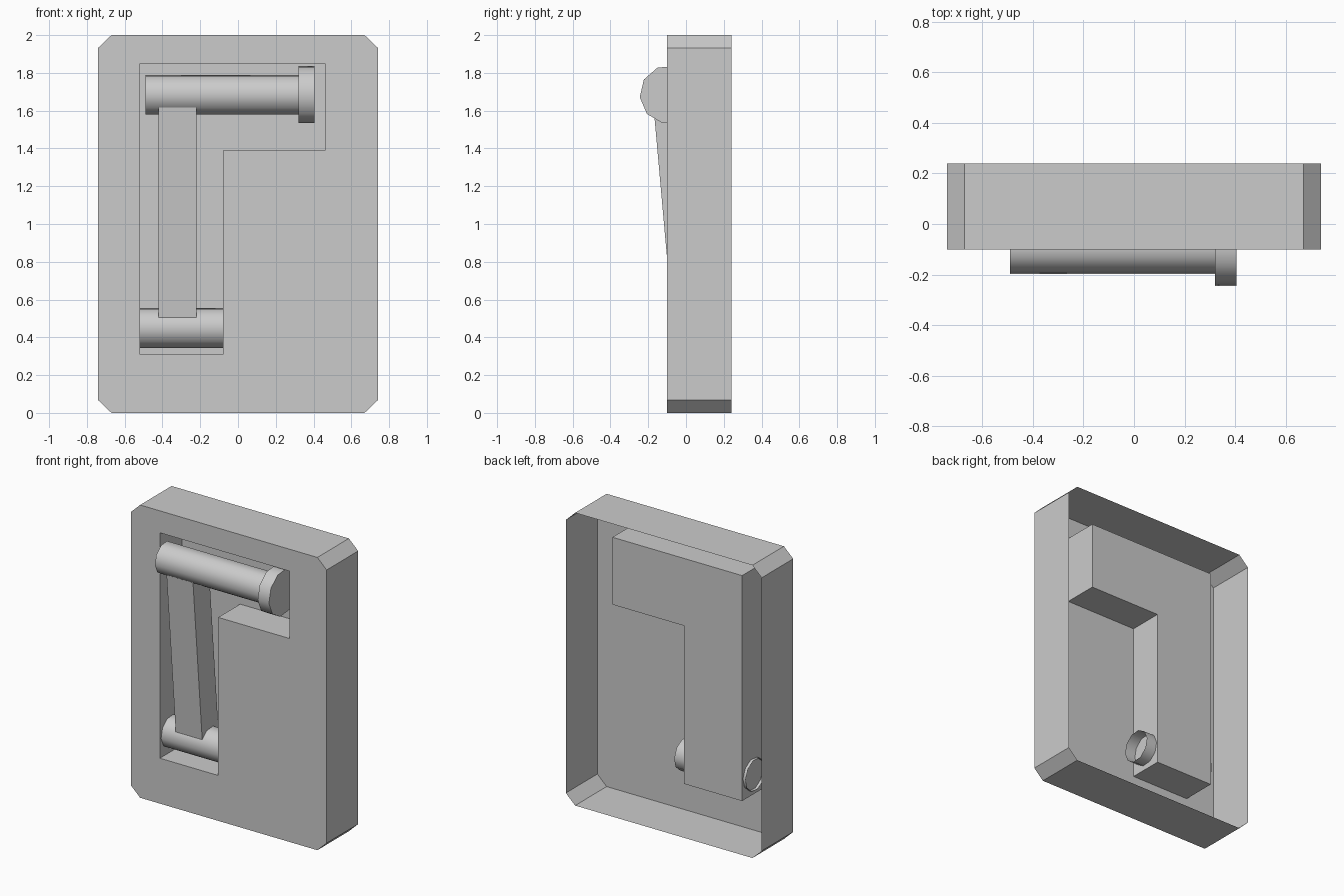
import bpy, bmesh
from math import radians
from mathutils import Matrix, Vector

cube = bpy.data.objects.get("Cube")
if cube:
    bpy.data.objects.remove(cube, do_unlink=True)

grey = bpy.data.materials.new("plain_grey")
grey.use_nodes = True
grey.diffuse_color = (0.6, 0.6, 0.6, 1)
grey.node_tree.nodes["Principled BSDF"].inputs["Base Color"].default_value = (0.6, 0.6, 0.6, 1)

FRONT, BACK, FLOOR = -0.10, 0.24, 0.137
PIVOT = Matrix.Translation((0, 0.02, 0.45)) @ Matrix.Rotation(radians(5.1), 4, 'X')
REACH = 1.24  # pivot to grip


def finish(bm, name, matrix=None, smooth=False):
    mesh = bpy.data.meshes.new(name)
    bm.to_mesh(mesh)
    bm.free()
    mesh.materials.append(grey)
    if smooth:
        mesh.shade_smooth()
        mesh.set_sharp_from_angle(angle=radians(40))
    obj = bpy.data.objects.new(name, mesh)
    bpy.context.collection.objects.link(obj)
    if matrix:
        obj.matrix_world = matrix
    return obj


def loop(bm, points):
    verts = [bm.verts.new((x, FRONT, z)) for x, z in points]
    return verts, [bm.edges.new((v, verts[i - 1])) for i, v in enumerate(verts)]


def extrude_back(bm, edges, y):
    new = bmesh.ops.extrude_edge_only(bm, edges=edges)["geom"]
    for v in new:
        if isinstance(v, bmesh.types.BMVert):
            v.co.y = y
    return [e for e in new if isinstance(e, bmesh.types.BMEdge)]


def rod(name, x0, x1, z, radius, caps=True):
    bm = bmesh.new()
    bmesh.ops.create_cone(bm, cap_ends=caps, segments=10, radius1=radius,
                          radius2=radius, depth=x1 - x0)
    place = Matrix.Translation(((x0 + x1) / 2, 0, z)) @ Matrix.Rotation(radians(90), 4, 'Y')
    bmesh.ops.transform(bm, matrix=place, verts=bm.verts)
    return finish(bm, name, PIVOT, True)


# Housing: open-backed shell with clipped corners and an L-shaped pocket
bm = bmesh.new()
W, CX, TOP, CZ = 0.74, 0.67, 2.0, 0.067
_, rim = loop(bm, [(-CX, 0), (CX, 0), (W, CZ), (W, TOP - CZ),
                   (CX, TOP), (-CX, TOP), (-W, TOP - CZ), (-W, CZ)])
_, pocket = loop(bm, [(-0.52, 0.31), (-0.08, 0.31), (-0.08, 1.39),
                      (0.46, 1.39), (0.46, 1.85), (-0.52, 1.85)])
bmesh.ops.triangle_fill(bm, use_beauty=True, edges=rim + pocket, normal=Vector((0, -1, 0)))
extrude_back(bm, rim, BACK)
bmesh.ops.contextual_create(bm, geom=extrude_back(bm, pocket, FLOOR))
bmesh.ops.recalc_face_normals(bm, faces=bm.faces)
bm.normal_update()
plate = next(f for f in bm.faces if all(abs(v.co.y - FRONT) < 1e-4 for v in f.verts))
if plate.normal.y > 0:
    bmesh.ops.reverse_faces(bm, faces=bm.faces)
finish(bm, "housing")

# Lever arm
bm = bmesh.new()
bmesh.ops.create_cube(bm, size=1)
place = Matrix.Translation((-0.32, 0, REACH / 2)) @ Matrix.Diagonal((0.2, 0.174, REACH, 1))
bmesh.ops.transform(bm, matrix=place, verts=bm.verts)
finish(bm, "lever_arm", PIVOT)

# Pivot tube, grip and grip end
rod("pivot_tube", -0.54, 0.0, 0, 0.108, caps=False)
rod("grip", -0.49, 0.33, REACH, 0.107)
rod("grip_end", 0.32, 0.405, REACH, 0.155)
